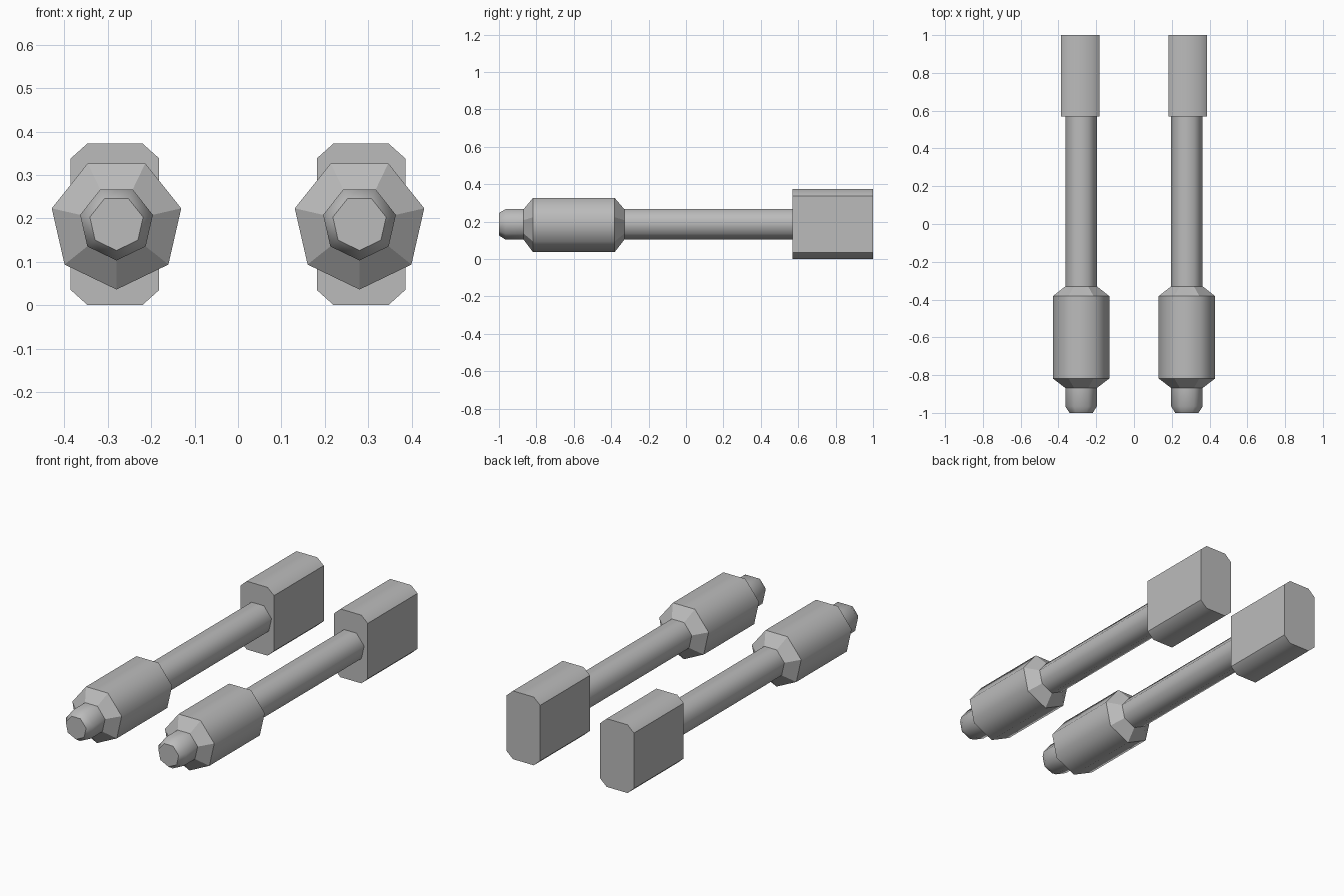
import bpy, bmesh, math

if "Cube" in bpy.data.objects:
    bpy.data.objects.remove(bpy.data.objects["Cube"])

grey = bpy.data.materials.new("plain grey")
grey.diffuse_color = (0.5, 0.5, 0.5, 1)
grey.use_nodes = True
grey.node_tree.nodes["Principled BSDF"].inputs["Base Color"].default_value = grey.diffuse_color
AXIS_X, AXIS_Z = 0.28, 0.189


def loft(name, rings, smooth_bands, sharp_rings, flat_sides=()):
    """Skin a list of (y, outline) rings running front to back and cap both ends."""
    bm = bmesh.new()
    loops = [[bm.verts.new((x, y, z)) for x, z in outline] for y, outline in rings]
    n = len(loops[0])
    for b, (a, c) in enumerate(zip(loops, loops[1:])):
        for i in range(n):
            j = (i + 1) % n
            f = bm.faces.new((a[i], a[j], c[j], c[i]))
            f.smooth = b in smooth_bands and i not in flat_sides
    bm.faces.new(loops[0])
    bm.faces.new(loops[-1])
    for r in sharp_rings:
        for i in range(n):
            bm.edges.get((loops[r][i], loops[r][(i + 1) % n])).smooth = False
    bmesh.ops.recalc_face_normals(bm, faces=bm.faces[:])
    mesh = bpy.data.meshes.new(name)
    bm.to_mesh(mesh)
    bm.free()
    mesh.materials.append(grey)
    obj = bpy.data.objects.new(name, mesh)
    bpy.context.collection.objects.link(obj)
    # second copy on the other side
    mirror = obj.modifiers.new("mirror", 'MIRROR')
    mirror.use_axis = (True, False, False)
    return obj


def heptagon(r):
    """Seven-sided outline with a corner pointing down."""
    return [(AXIS_X + r * math.sin(math.tau * i / 7),
             AXIS_Z - r * math.cos(math.tau * i / 7)) for i in range(7)]


def chamfered_rect(cx, cz, hx, hz, dx, dz):
    return [(cx + x, cz + z) for x, z in (
        (-hx, hz - dz), (-hx + dx, hz), (hx - dx, hz), (hx, hz - dz),
        (hx, -hz + dz), (hx - dx, -hz), (-hx + dx, -hz), (-hx, -hz + dz))]


# nose tip with bevelled end
loft("nose", [(-1.0, heptagon(0.063)), (-0.965, heptagon(0.086)), (-0.86, heptagon(0.086))],
     {0, 1}, (0, 2))

# fat barrel with tapered ends
loft("barrel", [(-0.868, heptagon(0.086)), (-0.818, heptagon(0.153)),
                (-0.382, heptagon(0.153)), (-0.33, heptagon(0.086))],
     {1}, (0, 1, 2, 3))

# long shaft
loft("shaft", [(-0.335, heptagon(0.086)), (0.58, heptagon(0.086))], {0}, (0, 1))

# chamfered end block
block = chamfered_rect(0.2835, 0.1865, 0.102, 0.1865, 0.039, 0.035)
loft("end_block", [(0.57, block), (1.0, block)], {0}, (0, 1), flat_sides=(3, 7))
